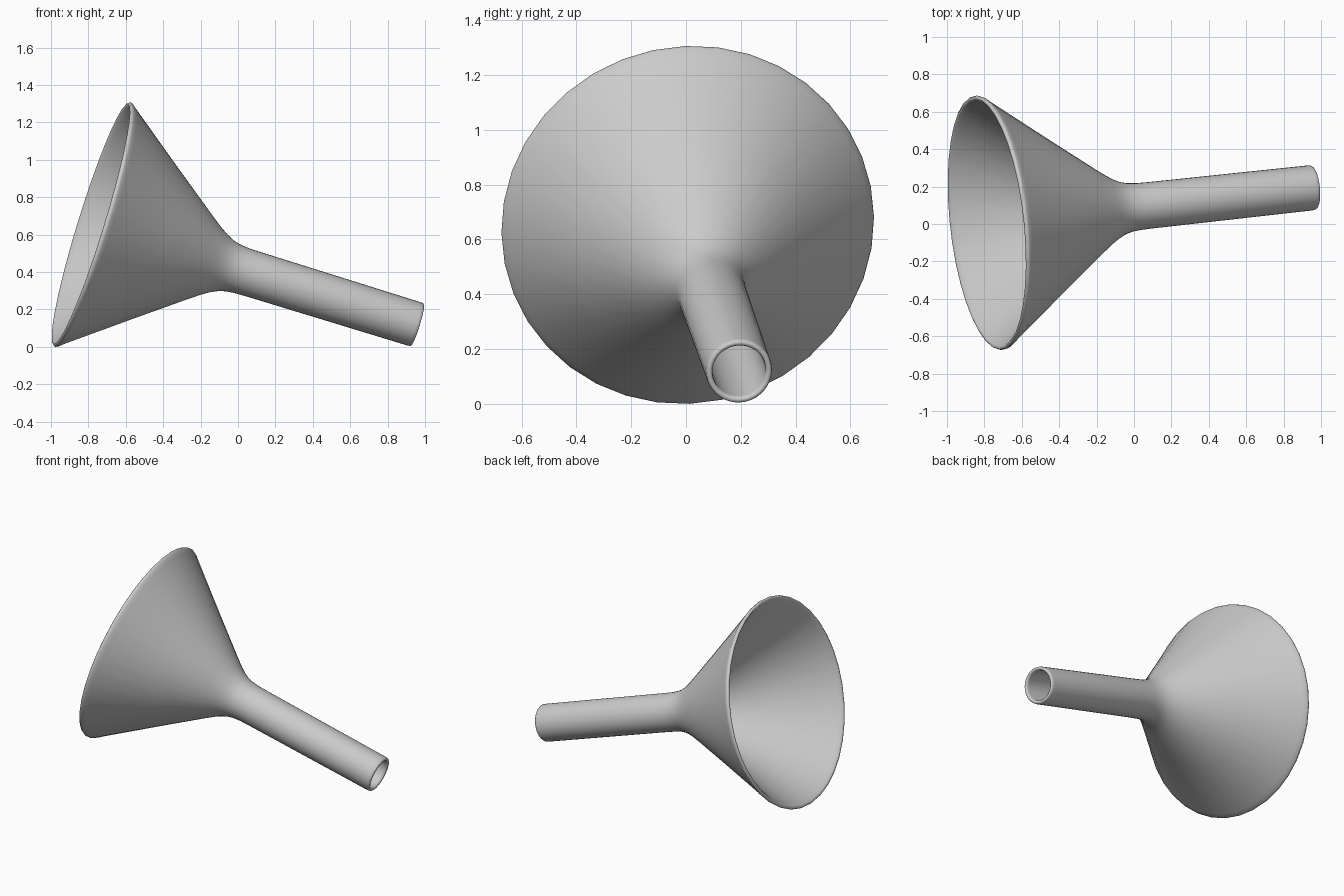
import bpy, bmesh, math
from mathutils import Vector, Matrix

if "Cube" in bpy.data.objects:
    bpy.data.objects.remove(bpy.data.objects["Cube"])

SEGMENTS = 36
rim_centre = Vector((-0.787, 0.005, 0.66))
spout_end = Vector((0.960, 0.195, 0.12))
axis = spout_end - rim_centre
L = axis.length

# Closed wall profile: (distance along the axis from the rim, radius)
outer = [(0.004, 0.680), (0.012, 0.684), (0.024, 0.680), (0.045, 0.662),
         (0.35, 0.431), (0.62, 0.229), (0.68, 0.186), (0.72, 0.161),
         (0.76, 0.142), (0.80, 0.131), (0.85, 0.126), (0.92, 0.1245),
         (L - 0.02, 0.121), (L - 0.006, 0.119), (L, 0.114)]
inner = [(L, 0.105), (L - 0.006, 0.099), (L - 0.02, 0.097),
         (0.92, 0.100), (0.85, 0.101), (0.79, 0.107), (0.74, 0.122),
         (0.70, 0.142), (0.66, 0.170), (0.60, 0.214), (0.33, 0.416),
         (0.030, 0.643), (0.008, 0.661), (0.0, 0.671)]
profile = outer + inner

# Funnel: lathe the profile around local z
bm = bmesh.new()
rings = []
for i in range(SEGMENTS):
    a = 2 * math.pi * (i + 0.25) / SEGMENTS
    rings.append([bm.verts.new((r * math.cos(a), r * math.sin(a), s)) for s, r in profile])
n = len(profile)
for i in range(SEGMENTS):
    p, q = rings[i], rings[(i + 1) % SEGMENTS]
    for j in range(n):
        k = (j + 1) % n
        bm.faces.new((p[j], q[j], q[k], p[k]))
bmesh.ops.recalc_face_normals(bm, faces=bm.faces)

# Lay it down so it rests on the rim and the spout tip
turn = axis.to_track_quat('Z', 'Y').to_matrix().to_4x4()
bm.transform(Matrix.Translation(rim_centre) @ turn)
low = min(v.co.z for v in bm.verts)
bmesh.ops.translate(bm, verts=bm.verts, vec=(0, 0, -low))
for f in bm.faces:
    f.smooth = True

mesh = bpy.data.meshes.new("funnel")
bm.to_mesh(mesh)
bm.free()
funnel = bpy.data.objects.new("funnel", mesh)
bpy.context.collection.objects.link(funnel)
